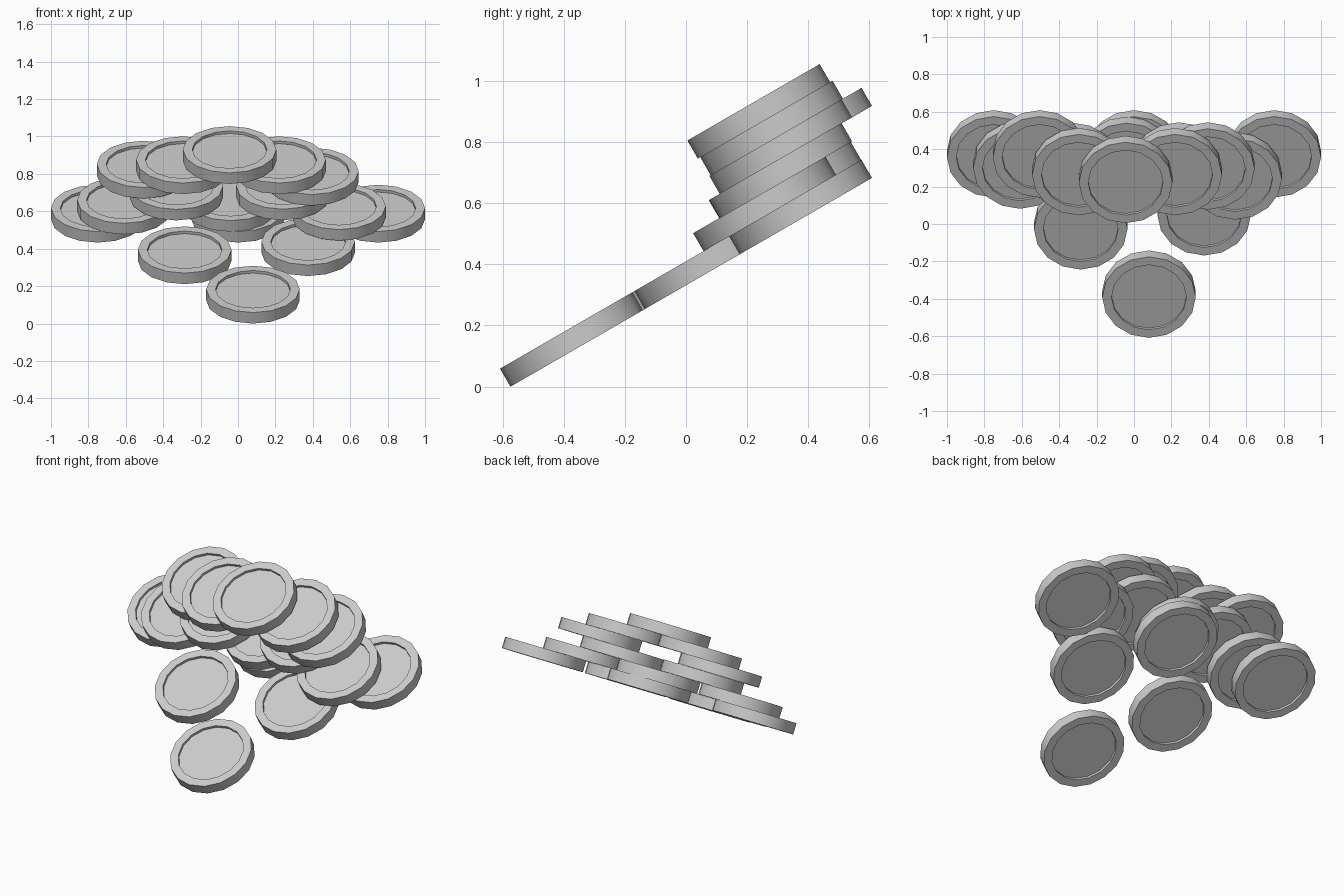
import bpy, bmesh, math
from mathutils import Matrix

if "Cube" in bpy.data.objects:
    bpy.data.objects.remove(bpy.data.objects["Cube"])

TILT = math.radians(30)
R, R_DISH, T, DEPTH, SIDES = 0.25, 0.2, 0.068, 0.016, 16
W0 = 0.321   # offset of the lowest layer's mid-plane along the tilted normal


def coin_mesh():
    # lathe profile: recessed face, raised rim, side, and the same below
    h = T / 2
    profile = [(R_DISH, h - DEPTH), (R_DISH, h), (R, h),
               (R, -h), (R_DISH, -h), (R_DISH, -h + DEPTH)]
    bm = bmesh.new()
    rings = [[bm.verts.new((r * math.cos(2 * math.pi * i / SIDES),
                            r * math.sin(2 * math.pi * i / SIDES), z))
              for i in range(SIDES)] for r, z in profile]
    for a, b in zip(rings, rings[1:]):
        for i in range(SIDES):
            j = (i + 1) % SIDES
            bm.faces.new((a[i], b[i], b[j], a[j]))
    bm.faces.new(rings[0])
    bm.faces.new(rings[-1][::-1])
    bmesh.ops.recalc_face_normals(bm, faces=bm.faces)
    # smooth rim, sharp edges
    for f in bm.faces:
        f.smooth = True
    for e in bm.edges:
        e.smooth = e.calc_face_angle(0) < math.radians(40)
    me = bpy.data.meshes.new("coin")
    bm.to_mesh(me)
    bm.free()
    return me


# coin centres (x, y), grouped by layer from the bottom up
layers = [
    [(0.08, -0.375), (-0.285, -0.01), (0.375, 0.065),
     (-0.75, 0.375), (0.0, 0.375), (0.75, 0.375)],
    [(-0.61, 0.315), (-0.04, 0.34), (0.54, 0.257)],
    [(-0.33, 0.308), (0.24, 0.31)],
    [(-0.505, 0.375), (0.395, 0.31)],
    [(-0.295, 0.28), (0.22, 0.28)],
    [(-0.045, 0.238)],
]

mesh = coin_mesh()
for k, layer in enumerate(layers):
    for n, (x, y) in enumerate(layer):
        z = (W0 + k * T + y * math.sin(TILT)) / math.cos(TILT)
        ob = bpy.data.objects.new(f"coin_layer{k + 1}_{n + 1}", mesh)
        ob.matrix_world = Matrix.Translation((x, y, z)) @ Matrix.Rotation(TILT, 4, 'X')
        bpy.context.collection.objects.link(ob)
